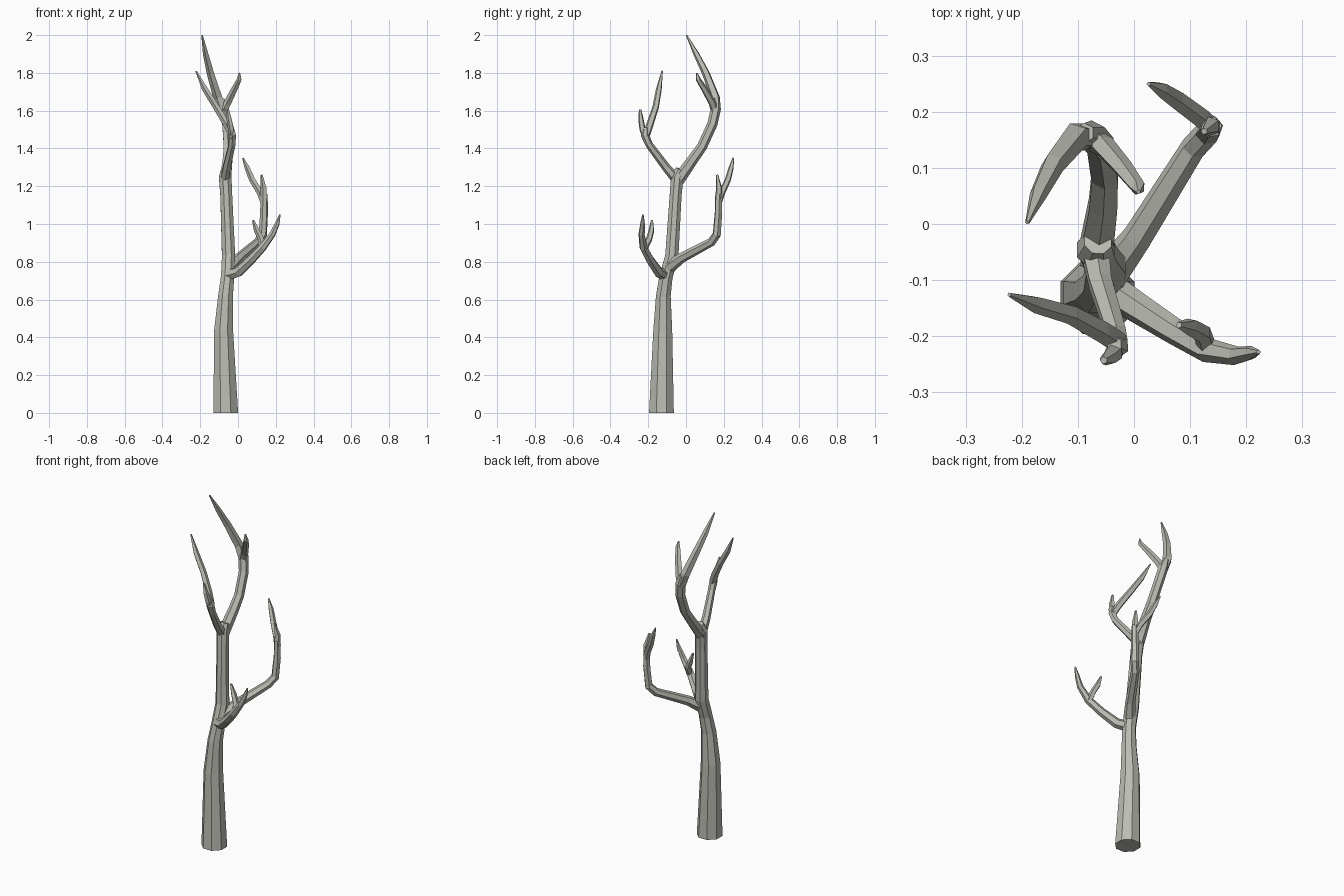
import bpy, bmesh, math
from mathutils import Vector

bark = bpy.data.materials.new("grey_bark")
bark.diffuse_color = (0.50, 0.51, 0.455, 1)


def limb(name, sides, path, level_start=False):
    """Flat-faced tapering tube; path holds (x, y, z, radius) per ring."""
    pts = [Vector(p[:3]) for p in path]
    bm = bmesh.new()
    rings = []
    ref = Vector((1, 0, 0))
    for i, p in enumerate(pts):
        before = (p - pts[i - 1]).normalized() if i else Vector()
        after = (pts[i + 1] - p).normalized() if i < len(pts) - 1 else Vector()
        t = (before + after).normalized()
        if i == 0 and level_start:
            t = Vector((0, 0, 1))
        ref = (ref - t * ref.dot(t)).normalized()
        side = t.cross(ref)
        ring = []
        for k in range(sides):
            a = 2 * math.pi * (k + 0.5) / sides
            ring.append(bm.verts.new(p + (ref * math.cos(a) + side * math.sin(a)) * path[i][3]))
        rings.append(ring)
    for a, b in zip(rings, rings[1:]):
        for k in range(sides):
            n = (k + 1) % sides
            bm.faces.new((a[k], a[n], b[n], b[k]))
    bm.faces.new(rings[0][::-1])
    bm.faces.new(rings[-1])
    bmesh.ops.recalc_face_normals(bm, faces=bm.faces)
    mesh = bpy.data.meshes.new(name)
    bm.to_mesh(mesh)
    bm.free()
    mesh.materials.append(bark)
    bpy.context.collection.objects.link(bpy.data.objects.new(name, mesh))


# Trunk, from the ground to the upper fork
limb("trunk", 8, [(-.065, -.13, 0, .071), (-.076, -.123, .44, .054),
                  (-.066, -.12, .62, .042), (-.055, -.106, .72, .038),
                  (-.05, -.075, .83, .038), (-.062, -.055, 1.15, .034),
                  (-.068, -.046, 1.25, .036), (-.064, -.03, 1.29, .026)], True)

# Upper back branch with two prongs
limb("upper_back_branch", 6, [(-.068, -.05, 1.22, .034), (-.055, .035, 1.34, .029),
                              (-.052, .085, 1.41, .027), (-.06, .14, 1.53, .027),
                              (-.075, .158, 1.61, .027), (-.088, .162, 1.66, .018)])
limb("upper_back_long_prong", 5, [(-.08, .155, 1.6, .025), (-.105, .155, 1.67, .026),
                                  (-.145, .105, 1.8, .021), (-.17, .055, 1.9, .016),
                                  (-.19, .003, 2.0, .004)])
limb("upper_back_short_prong", 5, [(-.08, .155, 1.59, .022), (-.055, .14, 1.64, .021),
                                   (-.02, .1, 1.71, .018), (.007, .065, 1.765, .014),
                                   (.008, .057, 1.8, .004)])

# Upper front branch with two prongs
limb("upper_front_branch", 6, [(-.07, -.045, 1.23, .028), (-.06, -.105, 1.3, .023),
                               (-.032, -.195, 1.42, .02), (-.03, -.217, 1.47, .022),
                               (-.035, -.215, 1.51, .014)])
limb("upper_front_long_prong", 5, [(-.03, -.21, 1.47, .02), (-.06, -.19, 1.53, .02),
                                   (-.115, -.16, 1.62, .018), (-.175, -.143, 1.715, .016),
                                   (-.222, -.126, 1.81, .004)])
limb("upper_front_short_prong", 5, [(-.03, -.212, 1.45, .016), (-.036, -.23, 1.5, .017),
                                    (-.045, -.238, 1.55, .015), (-.054, -.243, 1.605, .007)])

# Lower back branch with two prongs
limb("lower_back_branch", 6, [(-.045, -.09, .77, .034), (.005, -.025, .82, .027),
                              (.105, .135, .905, .023), (.131, .163, .945, .023),
                              (.138, .172, 1.06, .021), (.138, .173, 1.16, .019)])
limb("lower_back_long_prong", 5, [(.138, .172, 1.11, .018), (.118, .19, 1.165, .018),
                                  (.075, .222, 1.235, .017), (.048, .24, 1.3, .014),
                                  (.026, .25, 1.35, .004)])
limb("lower_back_short_prong", 5, [(.138, .172, 1.13, .019), (.137, .175, 1.19, .017),
                                   (.125, .165, 1.26, .006)])

# Lower front branch with two prongs
limb("lower_front_branch", 6, [(-.055, -.11, .73, .032), (.0, -.145, .745, .028),
                               (.07, -.19, .81, .024), (.13, -.225, .875, .022),
                               (.182, -.235, .945, .017), (.207, -.23, 1.0, .013),
                               (.222, -.228, 1.05, .004)])
limb("lower_front_short_prong", 5, [(.13, -.22, .87, .018), (.122, -.195, .92, .017),
                                    (.1, -.183, .965, .016), (.08, -.18, 1.02, .006)])
